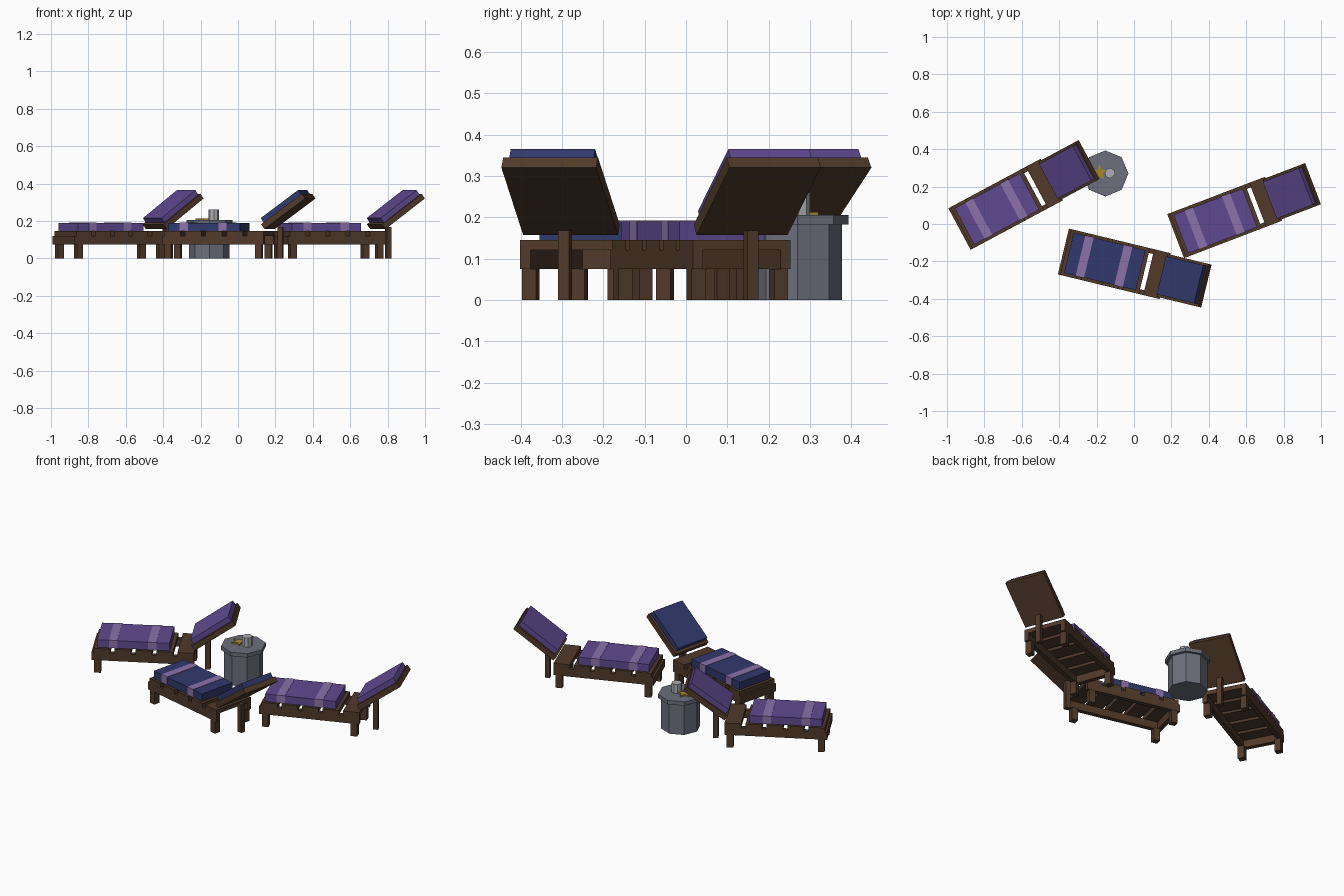
import bpy, bmesh
from math import cos, sin, pi, radians
from mathutils import Matrix, Vector

cube = bpy.data.objects.get("Cube")
if cube:
    bpy.data.objects.remove(cube)


def material(name, rgb):
    m = bpy.data.materials.new(name)
    m.use_nodes = True
    m.diffuse_color = (*rgb, 1)
    m.node_tree.nodes["Principled BSDF"].inputs["Base Color"].default_value = (*rgb, 1)
    return m


WOOD = material("dark wood", (0.082, 0.042, 0.023))
PURPLE = material("purple fabric", (0.118, 0.066, 0.28))
BLUE = material("navy fabric", (0.03, 0.04, 0.145))
STRIPE = material("lilac stripe", (0.26, 0.165, 0.4))
STONE = material("grey stone", (0.15, 0.16, 0.205))
GOLD = material("gold", (0.38, 0.245, 0.035))
PEWTER = material("light grey", (0.43, 0.43, 0.455))


def finish(bm, name, mat):
    bmesh.ops.recalc_face_normals(bm, faces=bm.faces)
    mesh = bpy.data.meshes.new(name)
    bm.to_mesh(mesh)
    bm.free()
    mesh.materials.append(mat)
    ob = bpy.data.objects.new(name, mesh)
    bpy.context.collection.objects.link(ob)
    return ob


def boxes(name, mat, frame, spans):
    """One object made of boxes, each given as (x0, x1), (y0, y1), (z0, z1)."""
    bm = bmesh.new()
    for span in spans:
        size = [b - a for a, b in span]
        mid = Vector([(a + b) / 2 for a, b in span])
        bmesh.ops.create_cube(bm, size=1, matrix=frame @ Matrix.Translation(mid) @ Matrix.Diagonal((*size, 1)))
    return finish(bm, name, mat)


def prism(name, mat, outline, z0, z1):
    bm = bmesh.new()
    face = bm.faces.new([bm.verts.new((x, y, z0)) for x, y in outline])
    top = bmesh.ops.extrude_face_region(bm, geom=[face])["geom"]
    bmesh.ops.translate(bm, vec=(0, 0, z1 - z0), verts=[v for v in top if isinstance(v, bmesh.types.BMVert)])
    return finish(bm, name, mat)


def ring(cx, cy, radii, count, turn=0):
    return [(cx + radii[i % len(radii)] * cos(turn + 2 * pi * i / count),
             cy + radii[i % len(radii)] * sin(turn + 2 * pi * i / count)) for i in range(count)]


LENGTH, HALF = 0.56, 0.126      # bed frame length and half width
LEG_TOP, RAIL_TOP, SLAT_TOP, PAD_TOP = 0.075, 0.12, 0.145, 0.19
SLATS, GAP = 5, 0.024


def lounger(tag, foot, angle, fabric):
    frame = Matrix.Translation((*foot, 0)) @ Matrix.Rotation(radians(angle), 4, 'Z')

    # Legs, side rails and foot rail
    legs = [((x - 0.018, x + 0.018), (s * 0.107 - 0.018, s * 0.107 + 0.018), (0, LEG_TOP))
            for x in (0.033, 0.53) for s in (-1, 1)]
    boxes(tag + "_legs", WOOD, frame, legs)
    rails = [((0, LENGTH), (min(s * HALF, s * 0.1), max(s * HALF, s * 0.1)), (LEG_TOP, RAIL_TOP)) for s in (-1, 1)]
    rails.append(((0, 0.026), (-0.1, 0.1), (LEG_TOP, RAIL_TOP)))
    boxes(tag + "_rails", WOOD, frame, rails)

    # Slats across the bed
    start = 0.012
    pitch = (LENGTH - start + GAP) / SLATS
    boxes(tag + "_slats", WOOD, frame,
          [((start + i * pitch, start + (i + 1) * pitch - GAP), (-HALF, HALF), (RAIL_TOP, SLAT_TOP))
           for i in range(SLATS)])

    # Seat pad with two wrapped stripes
    boxes(tag + "_seat_cushion", fabric, frame, [((0.03, 0.425), (-0.11, 0.11), (SLAT_TOP, PAD_TOP))])
    boxes(tag + "_cushion_stripes", STRIPE, frame,
          [((x - 0.023, x + 0.023), (-0.112, 0.112), (SLAT_TOP, PAD_TOP + 0.002)) for x in (0.117, 0.33)])

    # Tilted backrest and its prop
    tilt = frame @ Matrix.Translation((0.544, 0, 0.182)) @ Matrix.Rotation(radians(-36), 4, 'Y')
    boxes(tag + "_backrest", WOOD, tilt, [((0, 0.277), (-0.118, 0.118), (-0.031, 0))])
    boxes(tag + "_back_cushion", fabric, tilt, [((0.015, 0.269), (-0.105, 0.105), (0, 0.03))])
    boxes(tag + "_back_post", WOOD, frame, [((0.608, 0.636), (-0.014, 0.014), (0, 0.168))])


lounger("right_lounger", (-0.933, -0.027), 28.2, PURPLE)
lounger("left_lounger", (0.2225, -0.065), 20.9, PURPLE)
lounger("front_lounger", (-0.3775, -0.147), -13.6, BLUE)

# Octagonal side table
TX, TY = -0.153, 0.27
prism("table_body", STONE, ring(TX, TY, [0.108], 8), 0, 0.182)
prism("table_top", STONE, ring(TX, TY, [0.123], 8), 0.182, 0.205)

# Cup and star ornament on the table
prism("cup", PEWTER, ring(-0.129, 0.272, [0.028], 8), 0.205, 0.26)
prism("star_ornament", GOLD, ring(-0.185, 0.275, [0.045, 0.02], 10, pi / 2), 0.205, 0.213)
